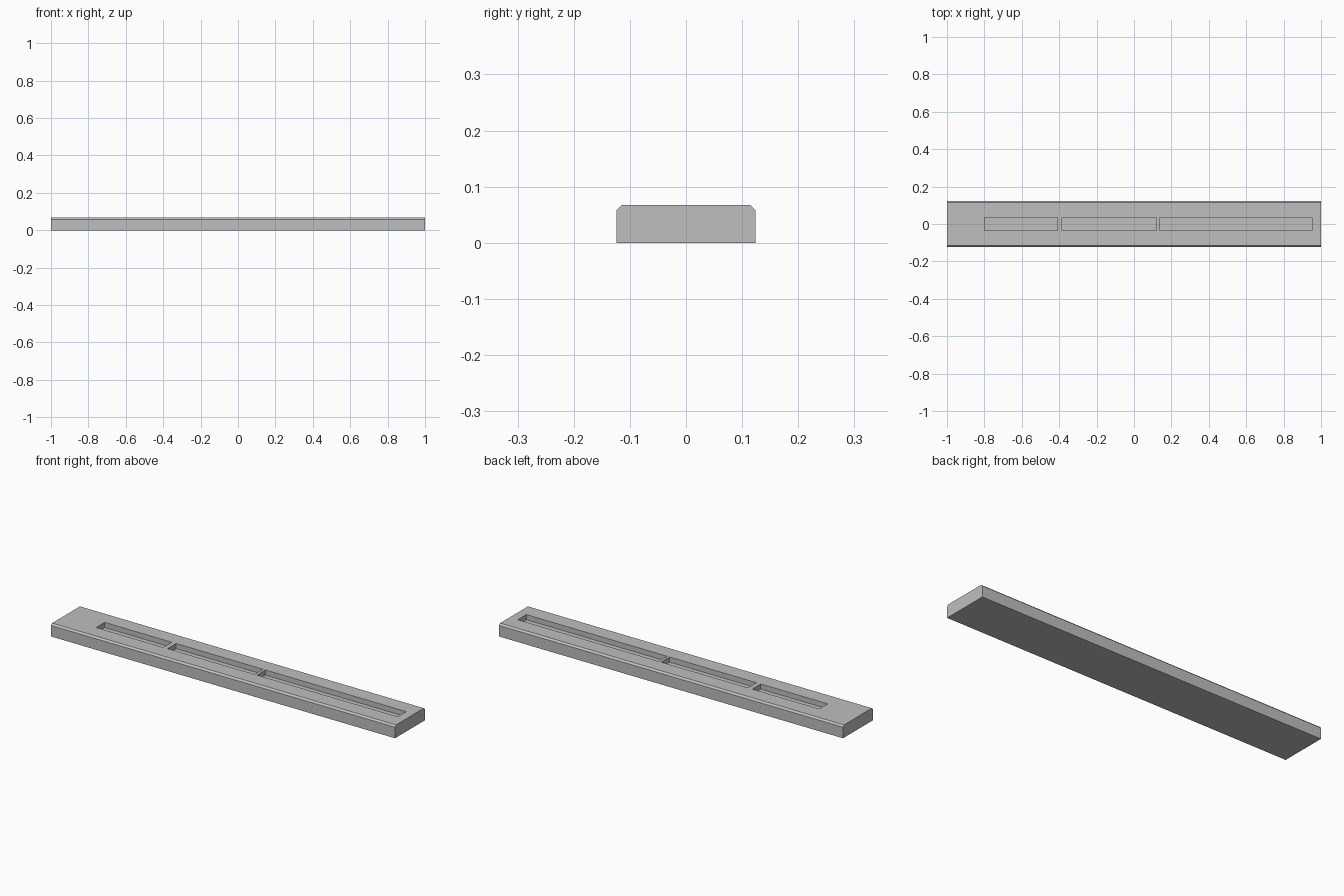
import bpy
import bmesh
from mathutils import Matrix, Vector

cube = bpy.data.objects.get("Cube")
if cube:
    bpy.data.objects.remove(cube, do_unlink=True)

HALF_LENGTH = 1.0
HALF_WIDTH = 0.124
HEIGHT = 0.067
CHAMFER = 0.009
SLOT_HALF_WIDTH = 0.035
SLOT_DEPTH = 0.027
SLOTS = [(-0.80, -0.41), (-0.385, 0.12), (0.135, 0.953)]

grey = bpy.data.materials.new("grey")
grey.use_nodes = True
colour = (0.52, 0.52, 0.52, 1)
grey.diffuse_color = colour
grey.node_tree.nodes["Principled BSDF"].inputs["Base Color"].default_value = colour


def new_object(name, bm):
    mesh = bpy.data.meshes.new(name)
    bm.to_mesh(mesh)
    bm.free()
    mesh.materials.append(grey)
    obj = bpy.data.objects.new(name, mesh)
    bpy.context.collection.objects.link(obj)
    return obj


# Bar: chamfered cross-section extruded along its length
profile = [(HALF_WIDTH, 0), (HALF_WIDTH, HEIGHT - CHAMFER), (HALF_WIDTH - CHAMFER, HEIGHT)]
profile += [(-y, z) for y, z in reversed(profile)]
bm = bmesh.new()
end = bm.faces.new([bm.verts.new((-HALF_LENGTH, y, z)) for y, z in profile])
extruded = bmesh.ops.extrude_face_region(bm, geom=[end], use_keep_orig=True)
bmesh.ops.translate(bm, vec=Vector((2 * HALF_LENGTH, 0, 0)),
                    verts=[v for v in extruded["geom"] if isinstance(v, bmesh.types.BMVert)])
bmesh.ops.recalc_face_normals(bm, faces=bm.faces)
bar = new_object("slotted_bar", bm)

# Three blind slots cut into the top
bm = bmesh.new()
for left, right in SLOTS:
    size = Matrix.Diagonal((right - left, 2 * SLOT_HALF_WIDTH, 2 * SLOT_DEPTH, 1))
    place = Matrix.Translation(((left + right) / 2, 0, HEIGHT))
    bmesh.ops.create_cube(bm, size=1, matrix=place @ size)
cutter = new_object("slot_cutter", bm)
cutter.hide_render = True

cut = bar.modifiers.new("slots", 'BOOLEAN')
cut.operation = 'DIFFERENCE'
cut.solver = 'EXACT'
cut.object = cutter
bpy.context.view_layer.objects.active = bar
bpy.ops.object.modifier_apply(modifier=cut.name)
bpy.data.objects.remove(cutter, do_unlink=True)
